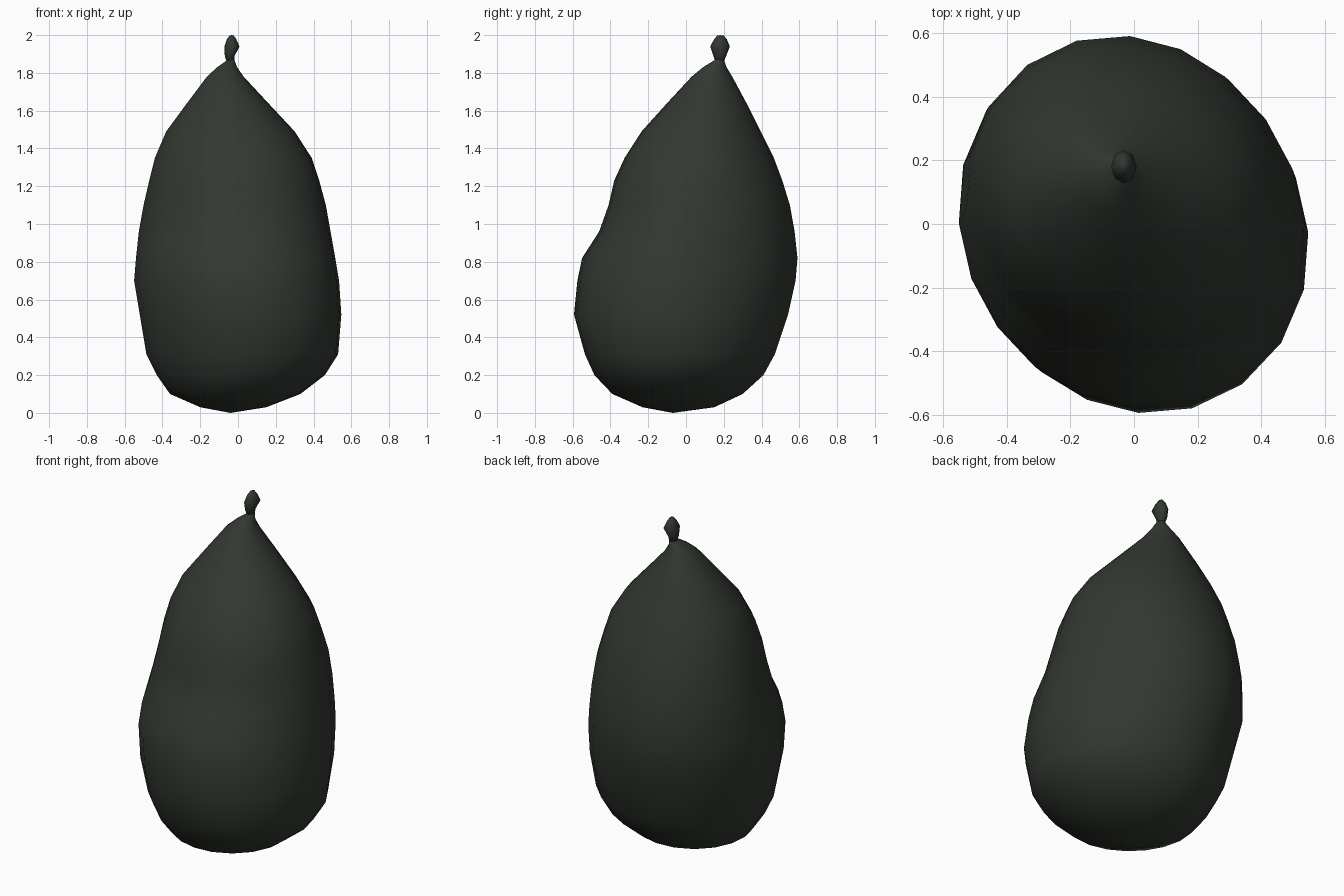
import bpy, bmesh, math

# One dark green-grey plastic
plastic = bpy.data.materials.new("dark green plastic")
plastic.diffuse_color = (0.032, 0.039, 0.030, 1)


def loft(name, rings, bottom, top, sides, skew=0.0):
    """Skin a stack of oval rings (z, xmin, xmax, ymin, ymax), closed with end points."""
    bm = bmesh.new()
    loops = []
    for z, x0, x1, y0, y1 in rings:
        cx, cy, rx, ry = (x0 + x1) / 2, (y0 + y1) / 2, (x1 - x0) / 2, (y1 - y0) / 2
        loop = []
        for i in range(sides):
            a = 2 * math.pi * i / sides
            k = 1 - skew * math.sin(2 * a)
            loop.append(bm.verts.new((cx + rx * k * math.cos(a), cy + ry * k * math.sin(a), z)))
        loops.append(loop)
    for lo, hi in zip(loops, loops[1:]):
        for i in range(sides):
            j = (i + 1) % sides
            bm.faces.new((lo[i], lo[j], hi[j], hi[i]))
    for loop, tip in ((loops[0], bottom), (loops[-1], top)):
        v = bm.verts.new(tip)
        for i in range(sides):
            bm.faces.new((loop[i], loop[(i + 1) % sides], v))
    bmesh.ops.recalc_face_normals(bm, faces=bm.faces)
    for f in bm.faces:
        f.smooth = True
    me = bpy.data.meshes.new(name)
    bm.to_mesh(me)
    bm.free()
    me.materials.append(plastic)
    ob = bpy.data.objects.new(name, me)
    bpy.context.collection.objects.link(ob)
    return ob


# Sagging full sack, with a dent above the front bulge and a leaning neck
sack_rings = [
    (0.03, -0.20, 0.15, -0.23, 0.15),
    (0.10, -0.36, 0.33, -0.39, 0.30),
    (0.20, -0.43, 0.46, -0.485, 0.41),
    (0.31, -0.485, 0.53, -0.535, 0.47),
    (0.52, -0.52, 0.547, -0.593, 0.54),
    (0.70, -0.55, 0.535, -0.575, 0.58),
    (0.82, -0.54, 0.515, -0.55, 0.59),
    (0.96, -0.525, 0.49, -0.46, 0.575),
    (1.10, -0.50, 0.465, -0.41, 0.55),
    (1.23, -0.47, 0.43, -0.38, 0.51),
    (1.35, -0.44, 0.39, -0.325, 0.465),
    (1.49, -0.38, 0.30, -0.235, 0.395),
    (1.64, -0.27, 0.16, -0.10, 0.32),
    (1.78, -0.165, 0.03, 0.03, 0.245),
    (1.83, -0.11, -0.005, 0.09, 0.215),
    (1.87, -0.053, -0.020, 0.155, 0.20),
]
loft("sack_body", sack_rings, (-0.04, -0.07, 0), (-0.037, 0.178, 1.88), 20, 0.042)

# Tied knot on top
knot_rings = [
    (1.86, -0.060, -0.020, 0.155, 0.20),
    (1.89, -0.070, -0.018, 0.145, 0.213),
    (1.94, -0.072, 0.008, 0.128, 0.232),
    (1.98, -0.058, -0.010, 0.150, 0.215),
    (1.997, -0.045, -0.022, 0.165, 0.20),
]
loft("tied_knot", knot_rings, (-0.04, 0.178, 1.855), (-0.033, 0.182, 2.0), 8)
